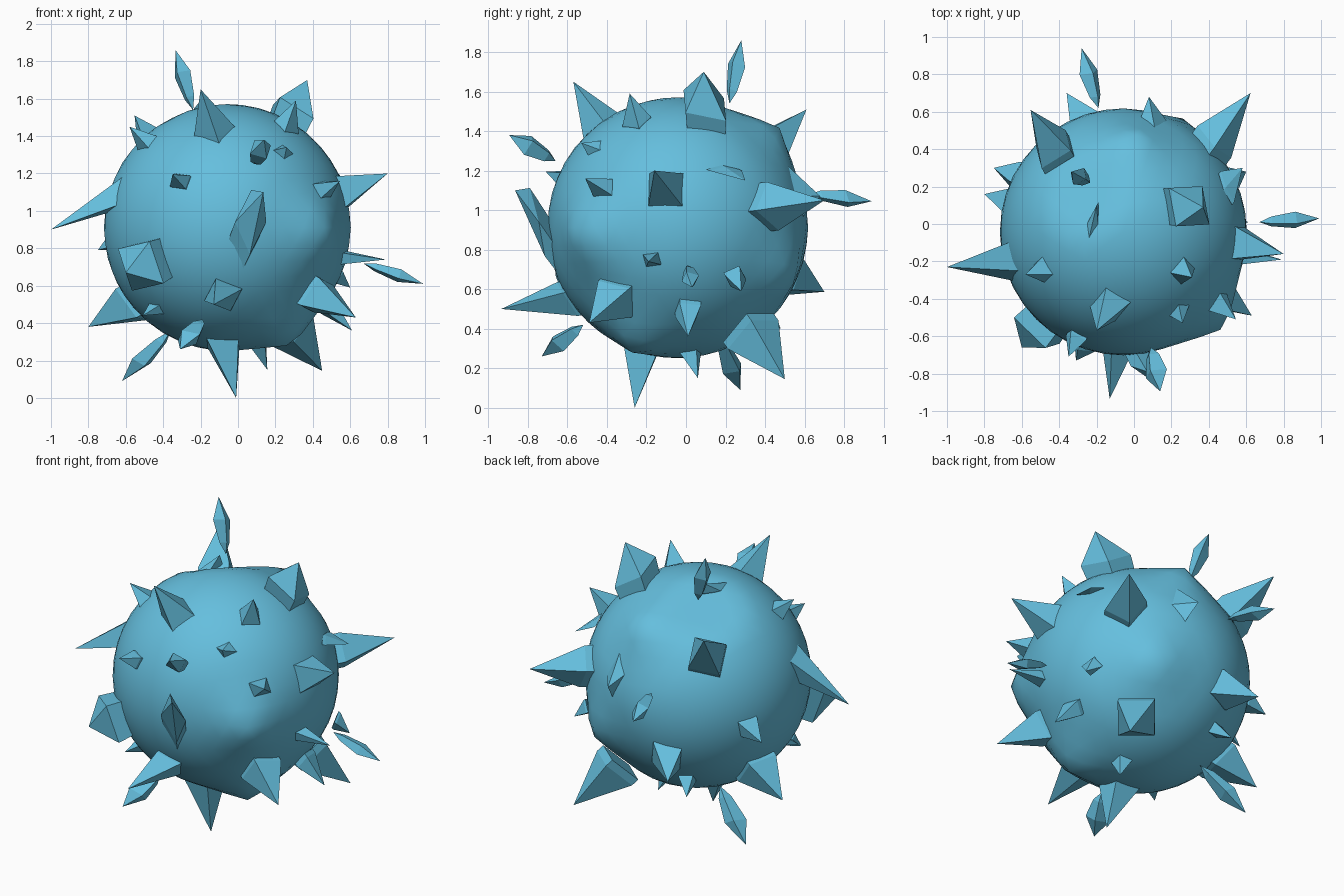
import bpy, bmesh, math
from mathutils import Vector

if "Cube" in bpy.data.objects:
    bpy.data.objects.remove(bpy.data.objects["Cube"])

mat = bpy.data.materials.new("sky blue")
mat.diffuse_color = (0.13, 0.52, 0.73, 1)
mat.use_nodes = True
mat.node_tree.nodes["Principled BSDF"].inputs["Base Color"].default_value = mat.diffuse_color
CENTRE = Vector((-0.057, -0.042, 0.911))
RADIUS = 0.66

# round body with a few raised corners and one flattened patch
bpy.ops.mesh.primitive_ico_sphere_add(subdivisions=4, radius=RADIUS, location=CENTRE)
body = bpy.context.object
body.name = "body"
body.data.materials.append(mat)
corners = [Vector(c) for c in ((.06, .52, .51), (.35, .60, -.25), (.55, -.52, -.03), (.35, -.24, -.63))]
flat = Vector((-.33, .33, .88)).normalized()
SPREAD = math.radians(32)
for vert in body.data.vertices:
    d = vert.co.normalized()
    for c in corners:
        angle = d.angle(c)
        if angle < SPREAD:  # straight cone from the corner down to the sphere
            apex = c.length
            h, w = RADIUS * math.cos(SPREAD), RADIUS * math.sin(SPREAD)
            slope = (apex - h) / w
            vert.co = d * (apex / (math.cos(angle) + slope * math.sin(angle)))
    over = vert.co.dot(flat) - 0.615
    if over > 0:
        vert.co -= flat * over
bpy.ops.object.shade_smooth()


def loft(name, base, tip, profile, width, thin, roll):
    """Four-sided flat-faced crystal: profile is (position along axis, width factor)."""
    base, tip = Vector(base), Vector(tip)
    normal = (base - CENTRE).normalized()
    axis = tip - base
    u = normal.cross(Vector((0, 0, 1))).normalized()
    v = normal.cross(u).normalized()
    bm = bmesh.new()
    rings = []
    for t, f in profile:
        p = base + axis * t
        if f == 0:
            rings.append([bm.verts.new(p)])
            continue
        ring = []
        for k in range(4):
            a = math.radians(roll + 90 * k)
            r = width * 0.6 * f
            ring.append(bm.verts.new(p + u * r * math.cos(a) + v * r * math.sin(a) * thin))
        rings.append(ring)
    for a, b in zip(rings, rings[1:]):
        for k in range(4):
            j = (k + 1) % 4
            face = [a[k % len(a)], a[j % len(a)], b[j % len(b)], b[k % len(b)]]
            bm.faces.new(list(dict.fromkeys(face)))
    if len(rings[0]) == 4:
        bm.faces.new(rings[0])
    bmesh.ops.recalc_face_normals(bm, faces=bm.faces)
    me = bpy.data.meshes.new(name)
    bm.to_mesh(me)
    bm.free()
    me.materials.append(mat)
    bpy.context.collection.objects.link(bpy.data.objects.new(name, me))


SPIKE = [(-0.15, 1.0), (0, 1), (1, 0)]
SHARD = [(0, 0), (0.2, 0.6), (0.6, 1), (1, 0)]
BLOCK = [(-0.2, 0.85), (0.5, 1), (1, 0)]

# large pointed spikes: base, tip, width, roll
spikes = [
    ((-.43, .40, 1.30), (-.553, .61, 1.51), .22, 30),
    ((-.12, -.42, 1.41), (-.20, -.57, 1.65), .20, 20),
    ((-.65, -.20, 1.09), (-1.0, -.23, .90), .20, 60),
    ((-.57, .09, .50), (-.80, .16, .38), .23, 50),
    ((-.08, -.23, .29), (-.01, -.26, 0), .20, 40),
    ((.42, -.36, .55), (.63, -.49, .43), .21, 30),
    ((.55, -.10, 1.10), (.80, -.16, 1.20), .21, 45),
    ((-.24, .54, .66), (-.36, .70, .587), .20, 35),
    ((-.08, -.60, .55), (-.13, -.935, .50), .18, 20),
    ((.27, .34, .37), (.45, .50, .145), .25, 45),
    ((.43, .44, 1.02), (.623, .70, 1.05), .21, 10),
]
for i, (b, t, w, r) in enumerate(spikes):
    loft(f"large_spike_{i + 1}", b, t, SPIKE, w, 1, r)

# small spikes: base, tip, width, thinness, roll
small = [
    ((.26, -.25, 1.45), (.31, -.285, 1.59), .13, .9, 35),
    ((-.47, -.24, 1.35), (-.58, -.27, 1.45), .15, .8, 55),
    ((.24, -.45, 1.31), (.26, -.53, 1.34), .12, .8, 75),
    ((-.31, -.61, 1.16), (-.35, -.71, 1.195), .11, .8, 35),
    ((-.64, .27, .85), (-.75, .30, .79), .14, .8, 55),
    ((.11, .02, .28), (.157, .06, .15), .11, .8, 75),
    ((.48, .01, .49), (.61, .01, .36), .13, .8, 35),
    ((.55, -.17, .75), (.79, -.19, .74), .10, .8, 55),
    ((-.43, -.35, .48), (-.51, -.42, .44), .10, .8, 35),
    ((.45, -.42, 1.11), (.545, -.51, 1.16), .13, .8, 55),
    ((.53, .25, .66), (.60, .28, .59), .11, .8, 75),
    ((-.29, .40, .47), (-.34, .48, .40), .10, .8, 55),
]
for i, (b, t, w, th, r) in enumerate(small):
    loft(f"small_spike_{i + 1}", b, t, SPIKE, w, th, r)

# thin blades
blades = [
    ((.00, -.64, .78), (.135, -.865, 1.10), .14, 2.1, 0),
    ((.11, .55, 1.10), (.08, .68, 1.07), .13, 1.8, 10),
    ((.50, .20, 1.20), (.58, .30, 1.15), .15, .25, 0),
    ((-.22, .00, 1.53), (-.20, .10, 1.59), .20, .25, 0),
]
for i, (b, t, w, th, r) in enumerate(blades):
    loft(f"blade_{i + 1}", b, t, SPIKE if i else BLOCK, w, th, r)

# slim shards, narrow at both ends
shards = [
    ((-.24, .22, 1.54), (-.334, .28, 1.86), .09, .9),
    ((-.19, .62, 1.08), (-.28, .94, 1.045), .09, .9),
    ((.09, -.66, 1.25), (.14, -.895, 1.38), .11, .9),
    ((-.36, .17, .36), (-.62, .275, .09), .11, .8),
    ((.67, .01, .72), (.99, .03, .61), .08, .8),
    ((-.19, -.52, .42), (-.31, -.73, .26), .12, .8),
]
for i, (b, t, w, th) in enumerate(shards):
    loft(f"shard_{i + 1}", b, t, SHARD, w, th, 25)

# chunky blocks with blunt tips
loft("block_top", (.22, .10, 1.36), (.37, .09, 1.70), BLOCK, .25, 1, 25)
loft("block_front", (-.44, -.48, .74), (-.60, -.66, .67), BLOCK, .28, 1, 55)
